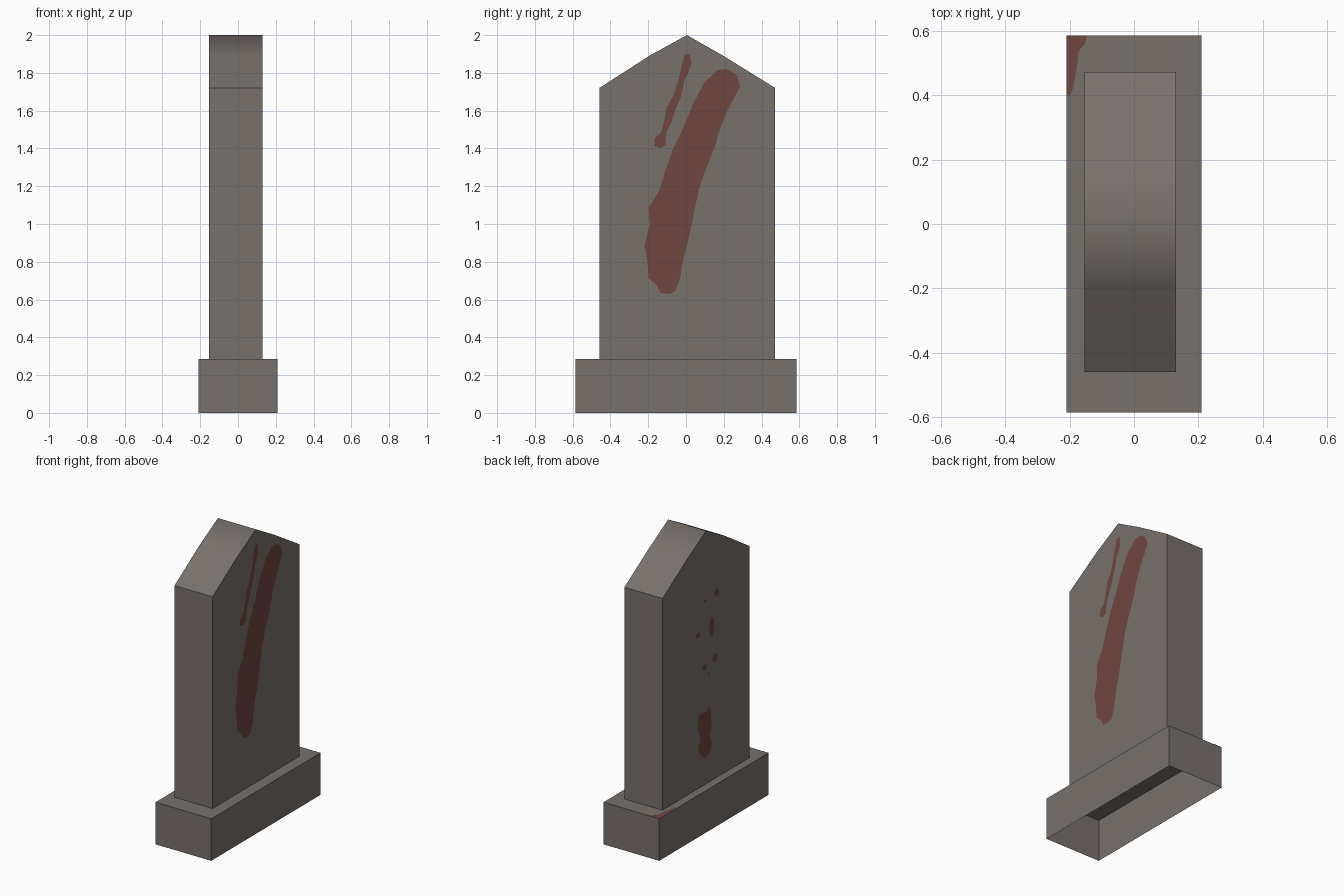
import bpy, bmesh, math
from mathutils import Vector


def material(name, rgb):
    m = bpy.data.materials.new(name)
    m.diffuse_color = (*rgb, 1.0)
    return m


STONE = material("grey stone", (0.190, 0.166, 0.152))
RUST = material("rust red stain", (0.163, 0.063, 0.049))

BASE_TOP = 0.285
FRONT_X, BACK_X = 0.131, -0.154     # wide faces of the slab
GAP = 0.002                         # lift of stain sheets over the stone


def make_object(name, bm, mat):
    mesh = bpy.data.meshes.new(name)
    bm.to_mesh(mesh)
    bm.free()
    mesh.materials.append(mat)
    ob = bpy.data.objects.new(name, mesh)
    bpy.context.collection.objects.link(ob)
    return ob


def stain(name, outlines, place, normal):
    """Flat painted patches; place maps a 2D outline point into 3D."""
    bm = bmesh.new()
    for pts in outlines:
        f = bm.faces.new([bm.verts.new(place(a, b)) for a, b in pts])
        f.normal_update()
        if f.normal.dot(Vector(normal)) < 0:
            f.normal_flip()
    return make_object(name, bm, RUST)


def ellipse(cy, cz, ry, rz, n=10):
    return [(cy + ry * math.cos(2 * math.pi * i / n),
             cz + rz * math.sin(2 * math.pi * i / n)) for i in range(n)]


# Plinth: hollow box, open underneath
bm = bmesh.new()
bmesh.ops.create_cube(bm, size=1)
for v in bm.verts:
    v.co = (v.co.x * 0.418, v.co.y * 1.17, (v.co.z + 0.5) * BASE_TOP)
bottom = [f for f in bm.faces if f.normal.z < -0.5]
bmesh.ops.delete(bm, geom=bottom, context='FACES_ONLY')
make_object("plinth", bm, STONE)

# Headstone: gabled profile extruded through its thickness
profile = [(-0.459, BASE_TOP), (0.472, BASE_TOP), (0.472, 1.72),
           (0.20, 1.889), (0.005, 2.0), (-0.19, 1.893), (-0.459, 1.72)]
bm = bmesh.new()
face = bm.faces.new([bm.verts.new((BACK_X, y, z)) for y, z in profile])
ext = bmesh.ops.extrude_face_region(bm, geom=[face])
for v in ext["geom"]:
    if isinstance(v, bmesh.types.BMVert):
        v.co.x = FRONT_X
bmesh.ops.recalc_face_normals(bm, faces=bm.faces[:])
# The gable is smooth across its ridge, everything else is crisp
for f in bm.faces:
    f.smooth = f.normal.z > 0.3
for e in bm.edges:
    e.smooth = all(f.smooth for f in e.link_faces)
hidden = [f for f in bm.faces if f.normal.z < -0.5]
bmesh.ops.delete(bm, geom=hidden, context='FACES_ONLY')
make_object("headstone", bm, STONE)

# Two long streaks on the +x face
long_streak = [
    (0.167, 1.815), (0.214, 1.821), (0.267, 1.79), (0.288, 1.73), (0.257, 1.672),
    (0.22, 1.603), (0.177, 1.497), (0.156, 1.418), (0.103, 1.286), (0.071, 1.19),
    (0.045, 1.074), (0.019, 0.942), (-0.013, 0.82), (-0.034, 0.704), (-0.056, 0.645),
    (-0.087, 0.63), (-0.135, 0.635), (-0.156, 0.677), (-0.198, 0.714), (-0.204, 0.80),
    (-0.22, 0.884), (-0.193, 0.995), (-0.198, 1.085), (-0.14, 1.18), (-0.108, 1.286),
    (-0.071, 1.392), (-0.008, 1.524), (0.034, 1.63), (0.098, 1.751)]
short_streak = [
    (-0.008, 1.894), (0.019, 1.9), (0.029, 1.857), (0.019, 1.815), (-0.008, 1.762),
    (-0.024, 1.683), (-0.056, 1.603), (-0.077, 1.54), (-0.103, 1.487), (-0.108, 1.418),
    (-0.135, 1.402), (-0.167, 1.412), (-0.167, 1.455), (-0.13, 1.487), (-0.114, 1.55),
    (-0.103, 1.614), (-0.066, 1.683), (-0.04, 1.762), (-0.024, 1.83)]
stain("streak_stains", [long_streak, short_streak],
      lambda y, z: (FRONT_X + GAP, y, z), (1, 0, 0))

# Drips and splashes on the -x face
blob = [(-0.022, 0.819), (-0.043, 0.75), (-0.054, 0.657), (-0.034, 0.611),
        (-0.054, 0.535), (-0.043, 0.491), (0.01, 0.457), (0.074, 0.509),
        (0.096, 0.565), (0.064, 0.6), (0.096, 0.694), (0.085, 0.778),
        (0.042, 0.782), (0.0, 0.773)]
drops = [(-0.107, 1.541, 0.026, 0.026), (0.021, 1.529, 0.016, 0.012),
         (-0.054, 1.327, 0.027, 0.07), (0.096, 1.326, 0.024, 0.018),
         (-0.086, 1.107, 0.027, 0.026), (0.021, 1.08, 0.026, 0.02),
         (-0.02, 1.02, 0.008, 0.012)]
stain("splash_stains", [blob] + [ellipse(*d) for d in drops],
      lambda y, z: (BACK_X - GAP, y, z), (-1, 0, 0))

# Small stain in a corner of the plinth top
corner = [(-0.209, 0.585), (-0.146, 0.585), (-0.152, 0.56), (-0.172, 0.537),
          (-0.178, 0.48), (-0.188, 0.425), (-0.2, 0.397), (-0.209, 0.403)]
stain("plinth_stain", [corner],
      lambda x, y: (x, y, BASE_TOP + GAP), (0, 0, 1))
